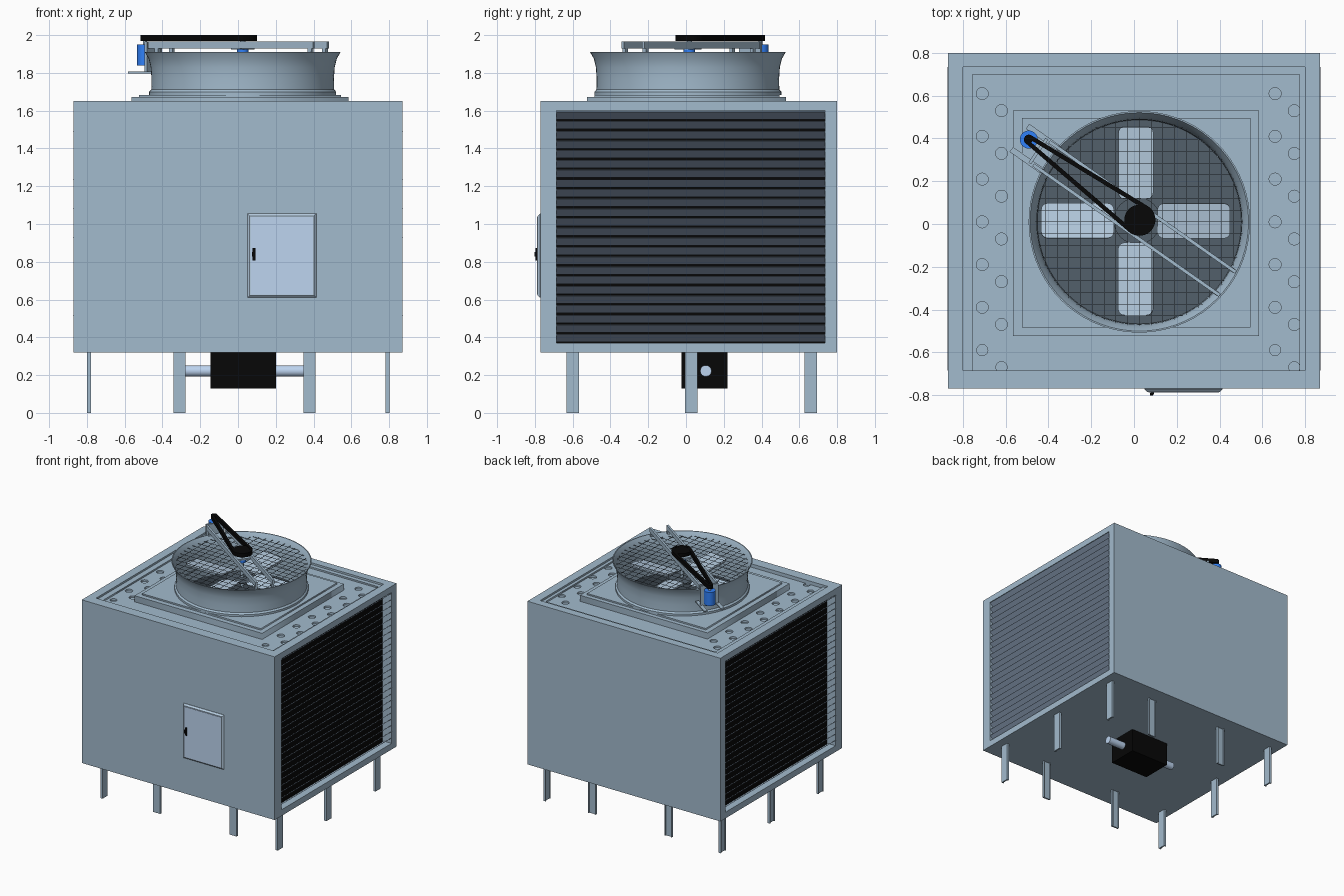
import bpy, bmesh, math
from mathutils import Matrix, Vector

if "Cube" in bpy.data.objects:
    bpy.data.objects.remove(bpy.data.objects["Cube"])

def material(name, rgb):
    m = bpy.data.materials.new(name)
    m.diffuse_color = (*rgb, 1)
    m.use_nodes = True
    m.node_tree.nodes["Principled BSDF"].inputs["Base Color"].default_value = m.diffuse_color
    return m

BLACK = material("black", (0.002, 0.002, 0.002))
BLUE = material("motor_blue", (0.03, 0.22, 0.95))
STEEL = material("blue_grey_steel", (0.365, 0.495, 0.61))
LIGHT = material("light_steel", (0.51, 0.66, 0.87))
BLADE = material("blade_steel", (0.47, 0.61, 0.75))
SLAT = material("louvre_steel", (0.27, 0.36, 0.49))
DARK = material("dark_interior", (0.085, 0.115, 0.145))
I3 = Matrix.Identity(4)

def finish(name, bm_or_mesh, mat=STEEL, smooth=False):
    me = bm_or_mesh
    if isinstance(me, bmesh.types.BMesh):
        bm = me
        bmesh.ops.recalc_face_normals(bm, faces=bm.faces)
        me = bpy.data.meshes.new(name)
        bm.to_mesh(me)
        bm.free()
    ob = bpy.data.objects.new(name, me)
    bpy.context.collection.objects.link(ob)
    me.materials.append(mat)
    if smooth:
        bpy.ops.object.select_all(action='DESELECT')
        ob.select_set(True)
        bpy.context.view_layer.objects.active = ob
        bpy.ops.object.shade_smooth_by_angle(angle=math.radians(35))
    return ob

def add_box(bm, c, s, rot=I3):
    return bmesh.ops.create_cube(bm, size=1, matrix=Matrix.Translation(c) @ rot @ Matrix.Diagonal((*s, 1)))

def box(name, x, y, z, mat=STEEL, frame=I3):
    """Box from (min, max) ranges, optionally placed in a rotated frame."""
    bm = bmesh.new()
    add_box(bm, [(r[0] + r[1]) / 2 for r in (x, y, z)], [r[1] - r[0] for r in (x, y, z)])
    bm.transform(frame)
    return finish(name, bm, mat)

def cyl(name, c, r, z0, z1, mat=STEEL, n=32, rot=I3):
    bm = bmesh.new()
    m = Matrix.Translation((c[0], c[1], (z0 + z1) / 2 if len(c) == 2 else c[2])) @ rot
    bmesh.ops.create_cone(bm, cap_ends=True, segments=n, radius1=r, radius2=r, depth=z1 - z0, matrix=m)
    return finish(name, bm, mat, True)

def rect(x0, x1, y0, y1):
    return [(x0, y0), (x1, y0), (x1, y1), (x0, y1)]

def circle(c, r, n=64, a0=0.0, a1=2 * math.pi, closed=True):
    k = n if closed else n - 1
    return [(c[0] + r * math.cos(a0 + (a1 - a0) * i / k), c[1] + r * math.sin(a0 + (a1 - a0) * i / k))
            for i in range(n)]

def plate(name, loops, z0, z1, mat=STEEL):
    """Flat plate: first loop is the outline, the others are holes."""
    cu = bpy.data.curves.new(name, 'CURVE')
    cu.dimensions, cu.fill_mode, cu.extrude = '2D', 'BOTH', (z1 - z0) / 2
    for lp in loops:
        sp = cu.splines.new('POLY')
        sp.points.add(len(lp) - 1)
        for p, q in zip(sp.points, lp):
            p.co = (q[0], q[1], 0, 1)
        sp.use_cyclic_u = True
    tmp = bpy.data.objects.new(name, cu)
    bpy.context.collection.objects.link(tmp)
    dg = bpy.context.evaluated_depsgraph_get()
    me = bpy.data.meshes.new_from_object(tmp.evaluated_get(dg))
    bpy.data.objects.remove(tmp)
    me.transform(Matrix.Translation((0, 0, (z0 + z1) / 2)))
    me.materials.clear()
    return finish(name, me, mat)

FAN = (0.025, 0.01)

# casing: walls, side rails, floor
box("front_wall", (-.87, .87), (-.77, -.685), (.32, 1.65))
box("back_wall", (-.87, .87), (.735, .80), (.32, 1.65))
box("floor_pan", (-.868, .868), (-.685, .735), (.32, .34))
for s, side in ((1, "right"), (-1, "left")):
    xr = sorted((s * .80, s * .87))
    box(side + "_top_rail", xr, (-.685, .735), (1.60, 1.65))
    box(side + "_bottom_rail", xr, (-.685, .735), (.32, .37))
    # black fill pack behind the louvres
    box(side + "_fill_pack", sorted((s * .56, s * .79)), (-.685, .735), (.34, 1.59), BLACK)
    # louvre slats, outer edge high
    bm = bmesh.new()
    n = 24
    for i in range(n):
        z = .37 + 1.23 * (i + .5) / n
        add_box(bm, (s * .846, .025, z), (.065, 1.42, .003), Matrix.Rotation(-s * math.radians(38), 4, 'Y'))
    finish(side + "_louvres", bm, SLAT)
# dark air chamber below the fan
plate("air_chamber_lining", [rect(-.559, .559, -.684, .734), rect(-.55, .55, -.675, .725)], .34, 1.59, DARK)
box("air_chamber_floor", (-.55, .55), (-.675, .725), (.34, .346), DARK)

# water basin deck with distribution holes
holes = []
for i in range(7):
    ya, yb = .61 - .2 * i, .525 - .2 * i
    r2 = .028 if i < 6 else .026
    holes += [circle(p, r2, 20) for p in ((-.71, ya), (.66, ya), (-.62, yb + .005), (.75, yb + .005))]
plate("basin_floor", [rect(-.80, .80, -.685, .735), circle(FAN, .475)], 1.592, 1.608)
plate("basin_deck", [rect(-.80, .80, -.71, .735), circle(FAN, .475)] + holes, 1.608, 1.622)
plate("basin_ledge", [rect(-.80, .80, -.705, .735), rect(-.755, .775, -.70, .70)], 1.622, 1.635)

# fan plinth and stack
plate("plinth_base", [rect(-.565, .585, -.525, .53), circle(FAN, .475)], 1.62, 1.672)
plate("plinth_top", [rect(-.525, .545, -.485, .495), circle(FAN, .475)], 1.672, 1.684)
prof = [(.495, 1.684), (.495, 1.70), (.484, 1.712), (.483, 1.77), (.487, 1.83), (.498, 1.875), (.518, 1.91),
        (.511, 1.91), (.491, 1.875), (.480, 1.83), (.477, 1.77), (.477, 1.684)]
bm = bmesh.new()
N = 72
rings = [[bm.verts.new((FAN[0] + r * math.cos(2 * math.pi * i / N), FAN[1] + r * math.sin(2 * math.pi * i / N), z))
          for r, z in prof] for i in range(N)]
for i in range(N):
    a, b = rings[i], rings[(i + 1) % N]
    for j in range(len(prof)):
        k = (j + 1) % len(prof)
        bm.faces.new((a[j], b[j], b[k], a[k]))
finish("fan_stack", bm, STEEL, True)

# wire guard
bm = bmesh.new()
R = .485
for i in range(-8, 9):
    d = i * .055
    h = math.sqrt(R * R - d * d)
    add_box(bm, (FAN[0] + d, FAN[1], 1.880), (.0025, 2 * h, .0025))
    add_box(bm, (FAN[0], FAN[1] + d, 1.8825), (2 * h, .0025, .0025))
finish("wire_guard", bm, DARK)

# fan: four pitched rounded blades on a hub
C = Vector((.008, .015, 1.78))
for i in range(4):
    bm = bmesh.new()
    add_box(bm, (.272, 0, 0), (.34, .165, .012))
    ed = [e for e in bm.edges if abs(e.verts[0].co.z - e.verts[1].co.z) > .005]
    bmesh.ops.bevel(bm, geom=ed, offset=.03, segments=5, affect='EDGES', profile=.5)
    bm.transform(Matrix.Translation(C) @ Matrix.Rotation(i * math.pi / 2, 4, 'Z') @ Matrix.Rotation(math.radians(9), 4, 'X'))
    finish(f"fan_blade_{i + 1}", bm, BLADE)
cyl("fan_hub", (.015, .015), .11, 1.765, 1.775, DARK)
cyl("fan_shaft", (.025, .018), .014, 1.70, 1.975)
cyl("shaft_bearing", (.025, .018), .03, 1.90, 1.925, BLUE)

# diagonal drive frame across the stack
F = Matrix.Translation((FAN[0], FAN[1], 0)) @ Matrix.Rotation(math.radians(-35), 4, 'Z')
for s, side in ((1, "rear"), (-1, "front")):
    v = s * .066
    box(side + "_beam", (-.56, .505), (v - .008, v + .008), (1.928, 1.965), STEEL, F)
    box(side + "_motor_rail", (-.685, -.50), (v - .014, v + .014), (1.797, 1.807), STEEL, F)
    for u in (-.505, .485):
        box(side + "_beam_foot", (u - .012, u + .012), (v - .01, v + .01), (1.90, 1.928), STEEL, F)
box("bearing_bridge", (-.03, .03), (-.066, .066), (1.925, 1.937), STEEL, F)
box("motor_bracket", (-.585, -.570), (-.07, .07), (1.797, 1.965), STEEL, F)

# motor, pulleys and belt
M, P = (-.492, .395), (.025, .02)
cyl("motor", M, .042, 1.84, 1.95, BLUE)
cyl("motor_shaft", M, .01, 1.95, 1.975)
cyl("motor_pulley", M, .018, 1.97, 1.998, BLACK)
cyl("fan_pulley", P, .07, 1.97, 1.998, BLACK)
dx, dy = M[0] - P[0], M[1] - P[1]
ang = math.atan2(dy, dx)
phi = math.acos(.052 / math.hypot(dx, dy))
def belt_loop(r1, r2):
    return (circle(P, r1, 24, ang + phi, ang - phi + 2 * math.pi, False)
            + circle(M, r2, 14, ang - phi, ang + phi, False))
plate("drive_belt", [belt_loop(.075, .023), belt_loop(.055, .003)], 1.968, 2.0, BLACK)

# access door on the front
bm = bmesh.new()
add_box(bm, (.2325, -.7725, .8325), (.365, .025, .445))
front = [e for e in bm.edges if all(v.co.y < -.78 for v in e.verts)]
bmesh.ops.bevel(bm, geom=front, offset=.012, segments=1, affect='EDGES')
finish("door_frame", bm, BLADE)
box("door_panel", (.068, .398), (-.789, -.78), (.628, 1.038), LIGHT)
box("door_handle", (.078, .093), (-.797, -.785), (.808, .872), BLACK)
box("door_latch", (.074, .090), (-.803, -.79), (.828, .852), BLACK)

# ten channel legs
def leg(name, x, y, along_y):
    rot = Matrix.Rotation(math.pi / 2 if along_y else 0, 4, 'Z')
    bm = bmesh.new()
    add_box(bm, (0, 0, .16), (.065, .012, .32))
    for s in (-1, 1):
        add_box(bm, (s * .029, .008, .16), (.007, .012, .32))
    bm.transform(Matrix.Translation((x, y, 0)) @ rot)
    finish(name, bm)

for y in (-.60, .66):
    for x in (-.785, -.31, .378, .795):
        leg("leg", x, y, abs(x) > .5)
for x in (-.785, .795):
    leg("middle_side_leg", x, .028, True)

# sump box and cross pipe under the floor
box("sump_box", (-.145, .20), (-.025, .22), (.13, .32), BLACK)
cyl("sump_pipe", (.03, .105, .222), .03, -.32, .32, LIGHT, 24, Matrix.Rotation(math.pi / 2, 4, 'Y'))
